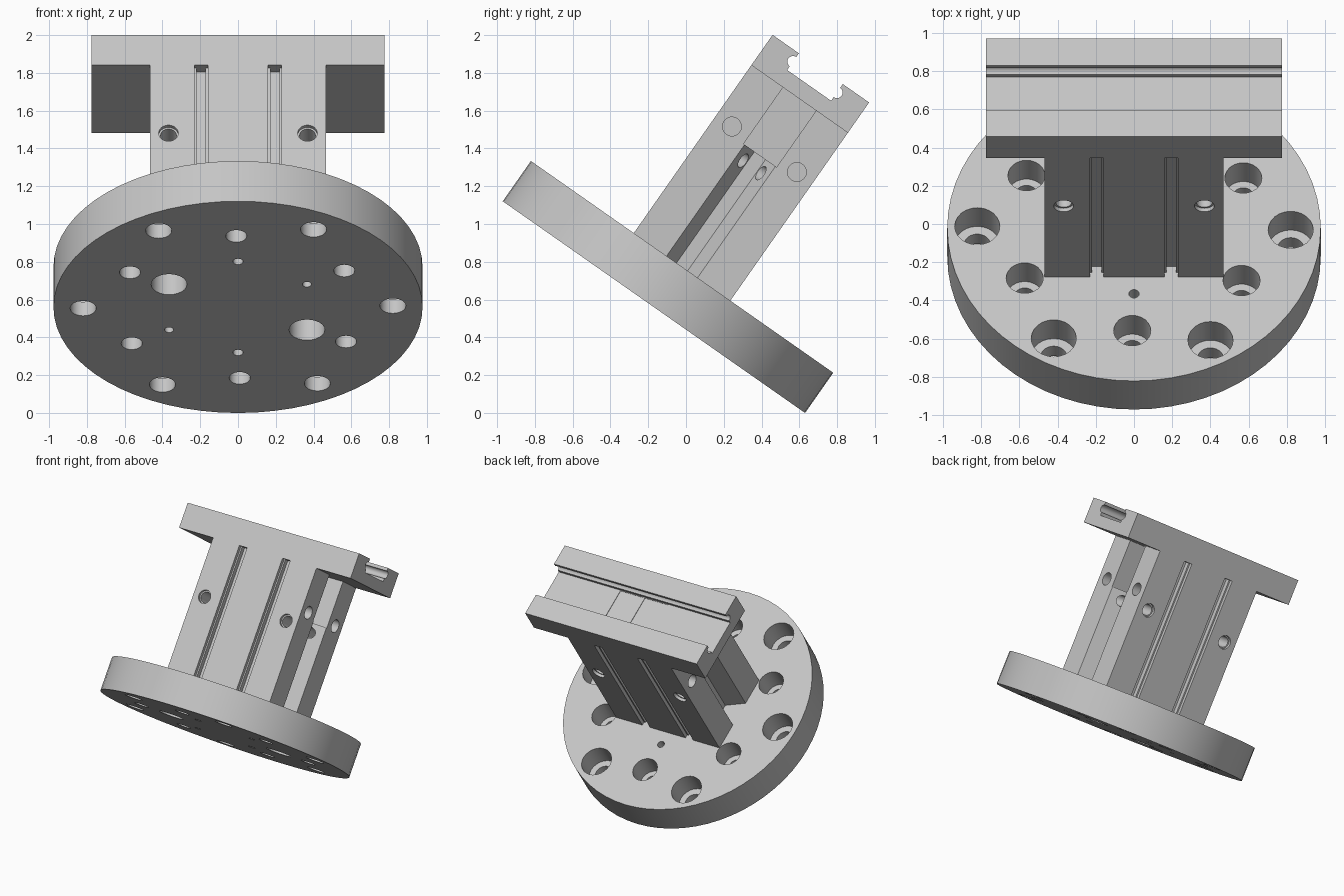
import bpy, bmesh, math
from mathutils import Matrix, Vector

if "Cube" in bpy.data.objects:
    bpy.data.objects.remove(bpy.data.objects["Cube"])

grey = bpy.data.materials.new("machined grey")
grey.use_nodes = True
COLOR = (0.56, 0.56, 0.56, 1)
grey.diffuse_color = COLOR
grey.node_tree.nodes["Principled BSDF"].inputs["Base Color"].default_value = COLOR

# Everything is built upright, then tilted as a whole
TILT = Matrix.Translation((0, -0.17, 0.56)) @ Matrix.Rotation(math.radians(-35), 4, 'X')
DISC_R, DISC_T = 0.977, 0.26
HALF_X, HALF_Y, NECK_TOP, TOP = 0.467, 0.312, 1.345, 1.541
AXES = {'X': (1, 2, 0), 'Y': (0, 2, 1), 'Z': (0, 1, 2)}


def prism(name, outline, axis, lo, hi):
    """Extrude a 2D outline along one axis."""
    a, b, c = AXES[axis]
    bm = bmesh.new()
    verts = []
    for p, q in outline:
        co = Vector()
        co[a], co[b], co[c] = p, q, lo
        verts.append(bm.verts.new(co))
    face = bm.faces.new(verts)
    step = Vector()
    step[c] = hi - lo
    ext = bmesh.ops.extrude_face_region(bm, geom=[face], use_keep_orig=True)
    bmesh.ops.translate(bm, vec=step, verts=[g for g in ext["geom"] if isinstance(g, bmesh.types.BMVert)])
    bmesh.ops.recalc_face_normals(bm, faces=bm.faces)
    mesh = bpy.data.meshes.new(name)
    bm.to_mesh(mesh)
    bm.free()
    mesh.materials.append(grey)
    ob = bpy.data.objects.new(name, mesh)
    bpy.context.collection.objects.link(ob)
    return ob


def rect(x0, x1, y0, y1):
    return [(x0, y0), (x1, y0), (x1, y1), (x0, y1)]


def circle(x, y, r, n=24):
    return [(x + r * math.cos(math.tau * i / n), y + r * math.sin(math.tau * i / n)) for i in range(n)]


def cut(ob, outline, axis, lo, hi):
    """Subtract a prism from an object and discard the cutter."""
    tool = prism("cutter", outline, axis, lo, hi)
    tool.hide_render = True
    mod = ob.modifiers.new("cut", 'BOOLEAN')
    mod.operation, mod.solver, mod.object = 'DIFFERENCE', 'EXACT', tool
    bpy.context.view_layer.objects.active = ob
    bpy.ops.object.modifier_apply(modifier=mod.name)
    bpy.data.objects.remove(tool)


# Base disc with two rings of counterbored bolt holes
disc = prism("base_disc", circle(0, 0, DISC_R, 64), 'Z', 0, DISC_T)
for ring, start, bore, head in ((0.82, -0.8, 0.069, 0.118), (0.655, 29.2, 0.056, 0.097)):
    for k in range(6):
        a = math.radians(start + 60 * k)
        x, y = ring * math.cos(a), ring * math.sin(a)
        cut(disc, circle(x, y, bore), 'Z', -0.1, 0.4)
        cut(disc, circle(x, y, head), 'Z', 0.09, 0.4)
# Dowel holes and two large pilot holes
for s in (-1, 1):
    cut(disc, circle(0, s * 0.42, 0.027, 16), 'Z', -0.1, 0.4)
    cut(disc, circle(s * 0.365, -s * 0.21, 0.024, 16), 'Z', -0.1, 0.2)
    cut(disc, circle(s * 0.365, s * 0.21, 0.095), 'Z', -0.1, 0.2)

# Column with grooves and holes on each side
column = prism("column", rect(-HALF_X, HALF_X, -HALF_Y, HALF_Y), 'Z', DISC_T, NECK_TOP)
for s in (-1, 1):
    # Deep upper channel and tapered lower channel in the flank
    cut(column, rect(*sorted((s * 0.217, s * 0.6)), -0.107, 0.107), 'Z', 0.98, 1.5)
    taper = [(s * 0.32, -0.036), (s * HALF_X, -0.1), (s * 0.6, -0.1),
             (s * 0.6, 0.1), (s * HALF_X, 0.1), (s * 0.32, 0.036)]
    cut(column, taper, 'Z', 0.1, 1.0)
    # Cross hole through front and back
    cut(column, circle(s * 0.368, 0.906, 0.042), 'Y', -0.5, 0.5)
    for t in (-1, 1):
        # Countersink, stepped vertical groove, flank hole
        cut(column, circle(s * 0.368, 0.906, 0.052), 'Y', *sorted((t * 0.29, t * 0.5)))
        g = s * 0.195
        cut(column, rect(g - 0.035, g + 0.035, *sorted((t * 0.285, t * 0.5))), 'Z', 0.1, 1.5)
        cut(column, rect(g - 0.024, g + 0.024, *sorted((t * 0.247, t * 0.4))), 'Z', 0.1, 1.5)
        cut(column, circle(t * 0.21, 1.02, 0.05), 'X', *sorted((s * 0.37, s * 0.6)))

# Top rail: a channel section with a round race in each wall
SLOT, FLOOR, RACE_Z, RACE_R = 0.142, 1.433, 1.487, 0.03
race = [(SLOT + RACE_R * math.sin(math.pi * i / 10), RACE_Z + RACE_R * math.cos(math.pi * i / 10))
        for i in range(11)]
half = [(HALF_Y, NECK_TOP), (HALF_Y, TOP), (SLOT, TOP)] + race + [(SLOT, FLOOR)]
rail = prism("top_rail", half + [(-y, z) for y, z in reversed(half)], 'X', -0.775, 0.775)
# Two shallow pads in the slot floor, with a thin rib between them
for s in (-1, 1):
    cut(rail, rect(*sorted((s * 0.006, s * 0.215)), -0.138, 0.138), 'Z', FLOOR - 0.004, 1.48)

# Shade and tilt
bpy.ops.object.select_all(action='DESELECT')
for ob in (disc, column, rail):
    ob.matrix_world = TILT
    ob.select_set(True)
bpy.context.view_layer.objects.active = disc
bpy.ops.object.shade_smooth_by_angle(angle=math.radians(25))
